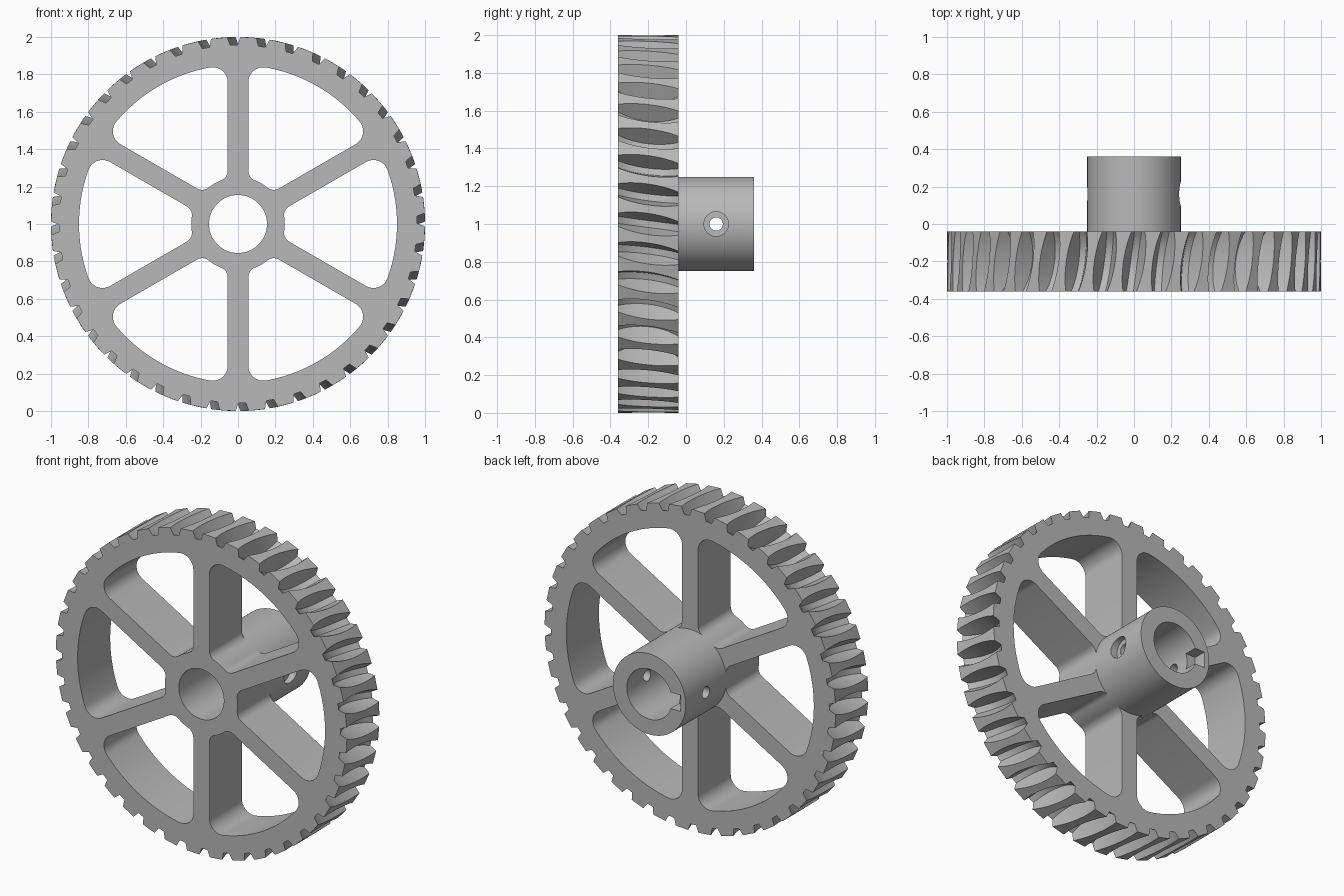
import bpy, bmesh
from math import sin, cos, asin, pi, radians, sqrt, tau
from mathutils import Matrix, Vector

if "Cube" in bpy.data.objects:
    bpy.data.objects.remove(bpy.data.objects["Cube"], do_unlink=True)

steel = bpy.data.materials.new("grey_steel")
steel.use_nodes = True
GREY = (0.48, 0.48, 0.48, 1)
steel.diffuse_color = GREY
steel.node_tree.nodes["Principled BSDF"].inputs["Base Color"].default_value = GREY

FRONT, BACK, HUB_END = -0.36, -0.04, 0.36
MID = (FRONT + BACK) / 2
HUB_R, BORE_R, RIM_R = 0.25, 0.155, 0.85
CENTRE = Vector((0, 0, 1))


def finish(name, bm):
    bmesh.ops.recalc_face_normals(bm, faces=bm.faces)
    mesh = bpy.data.meshes.new(name)
    bm.to_mesh(mesh)
    bm.free()
    mesh.materials.append(steel)
    obj = bpy.data.objects.new(name, mesh)
    bpy.context.collection.objects.link(obj)
    return obj


def loft(name, rings):
    """Skin a stack of closed rings and cap both ends."""
    bm = bmesh.new()
    rows = [[bm.verts.new(p) for p in ring] for ring in rings]
    n = len(rows[0])
    for a, b in zip(rows, rows[1:]):
        for i in range(n):
            j = (i + 1) % n
            bm.faces.new((a[i], a[j], b[j], b[i]))
    bm.faces.new(rows[0])
    bm.faces.new(rows[-1])
    return finish(name, bm)


def prism(name, outline, y0, y1):
    return loft(name, [[CENTRE + Vector((x, y, z)) for x, z in outline] for y in (y0, y1)])


def circle(r, n=96):
    return [(r * cos(tau * i / n), r * sin(tau * i / n)) for i in range(n)]


def cross_drill(name, r, x0, x1, y):
    bm = bmesh.new()
    place = Matrix.Translation(((x0 + x1) / 2, y, 1)) @ Matrix.Rotation(pi / 2, 4, 'Y')
    bmesh.ops.create_cone(bm, cap_ends=True, segments=40, radius1=r, radius2=r,
                          depth=abs(x1 - x0), matrix=place)
    return finish(name, bm)


def cut(obj, cutters):
    for c in cutters:
        c.hide_render = True
        mod = obj.modifiers.new(c.name, 'BOOLEAN')
        mod.operation, mod.solver, mod.object = 'DIFFERENCE', 'EXACT', c
    graph = bpy.context.evaluated_depsgraph_get()
    mesh = bpy.data.meshes.new_from_object(obj.evaluated_get(graph))
    obj.modifiers.clear()
    obj.data = mesh
    for c in cutters:
        bpy.data.objects.remove(c, do_unlink=True)


# Toothed wheel: slanted gaps with a hollow, hob-cut floor
TEETH, HOB_R, ROOT, FLOOR, FLARE, SLANT = 40, 0.253, 0.90, 0.04, 0.364, 0.144


def tooth_ring(y):
    d = y - MID
    root = ROOT + HOB_R - sqrt(HOB_R ** 2 - d ** 2)
    tip_half = FLOOR / 2 + FLARE * (1 - root)
    ring = []
    for k in range(TEETH):
        mid = tau * k / TEETH - SLANT * d
        for a, r in ((-tip_half, 1), (-FLOOR / 2, root), (FLOOR / 2, root), (tip_half, 1)):
            ring.append(CENTRE + Vector((r * cos(mid + a), y, r * sin(mid + a))))
    return ring


STEPS = 16
wheel = loft("toothed_wheel",
             [tooth_ring(FRONT + (BACK - FRONT) * i / STEPS) for i in range(STEPS + 1)])


# Rounded openings between the six spokes
def window(turn):
    spoke, inner_f, outer_f = 0.055, 0.055, 0.08
    pts = []

    def arc(cx, cz, r, a0, a1, n):
        for i in range(n + 1):
            a = a0 + (a1 - a0) * i / n
            pts.append((cx + r * cos(a), cz + r * sin(a)))

    sector = radians(60)
    ro, ri = RIM_R - outer_f, HUB_R + inner_f
    ao, ai = asin((spoke + outer_f) / ro), asin((spoke + inner_f) / ri)
    arc(ro * cos(ao), ro * sin(ao), outer_f, -pi / 2, ao, 10)
    arc(0, 0, RIM_R, ao + 0.02, sector - ao - 0.02, 20)
    b = sector - ao
    arc(ro * cos(b), ro * sin(b), outer_f, b, sector + pi / 2, 10)
    b = sector - ai
    arc(ri * cos(b), ri * sin(b), inner_f, sector + pi / 2, b + pi, 8)
    arc(0, 0, HUB_R, b - 0.02, ai + 0.02, 6)
    arc(ri * cos(ai), ri * sin(ai), inner_f, ai + pi, 3 * pi / 2, 8)
    c, s = cos(turn), sin(turn)
    return [(x * c - z * s, x * s + z * c) for x, z in pts]


cutters = [prism("window_cutter", window(radians(30 + 60 * k)), FRONT - 0.1, BACK + 0.1)
           for k in range(6)]
cutters.append(prism("bore_cutter", circle(BORE_R), FRONT - 0.1, BACK + 0.1))
cut(wheel, cutters)

# Hub with bore, cross hole, screw seat and key notch
hub = prism("hub", circle(HUB_R), BACK, HUB_END)
notch = [(-0.215, -0.05), (-0.1, -0.05), (-0.1, 0.05), (-0.215, 0.05)]
cut(hub, [
    prism("bore_cutter", circle(BORE_R), BACK - 0.1, HUB_END + 0.1),
    cross_drill("cross_hole_cutter", 0.035, -0.4, 0.4, 0.16),
    cross_drill("screw_seat_cutter", 0.065, 0.205, 0.4, 0.16),
    prism("key_notch_cutter", notch, HUB_END - 0.08, HUB_END + 0.1),
])

# Smooth the round walls, keep the edges crisp
bpy.ops.object.select_all(action='DESELECT')
for obj in (wheel, hub):
    obj.select_set(True)
bpy.context.view_layer.objects.active = wheel
bpy.ops.object.shade_smooth_by_angle(angle=radians(25))
